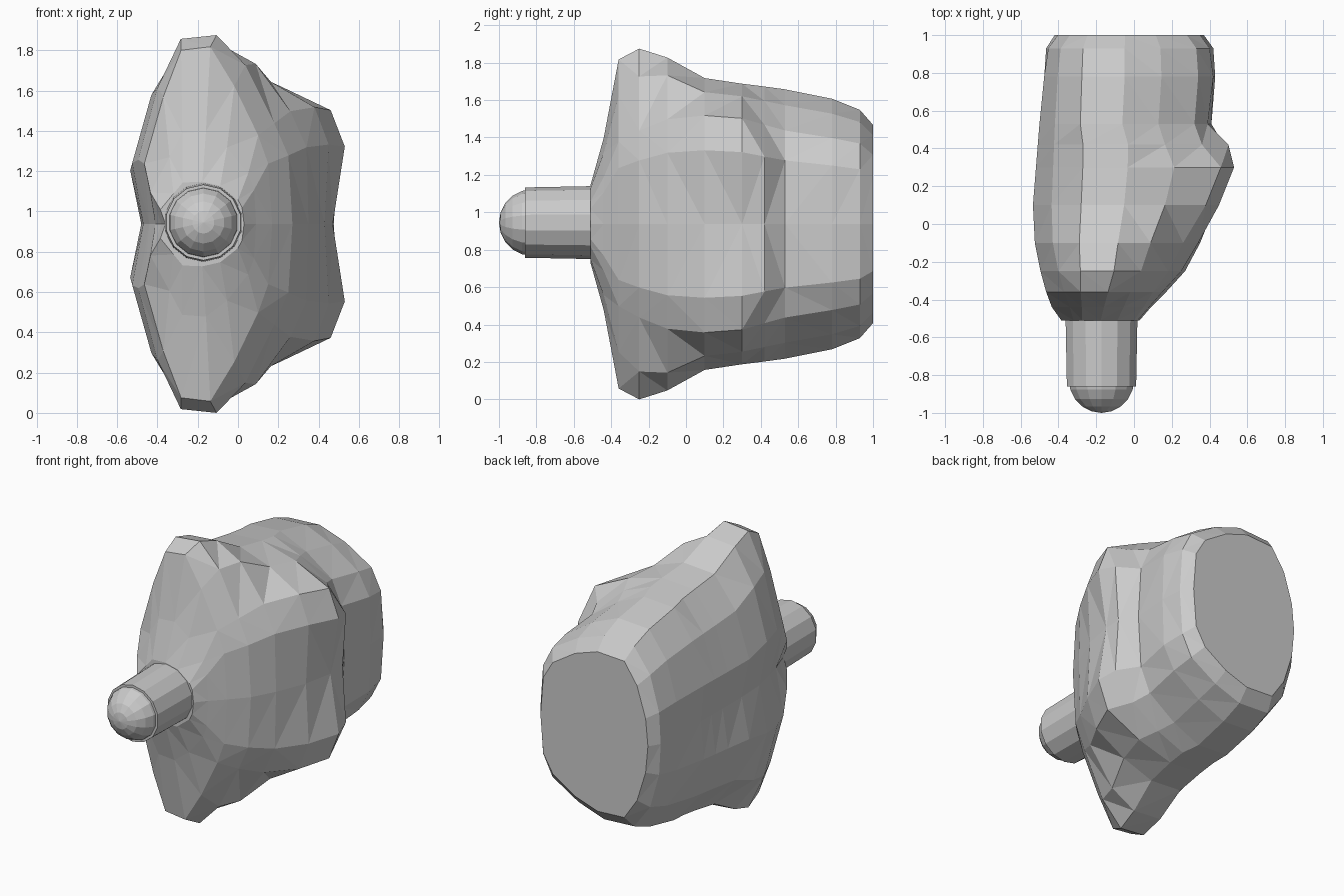
import bpy, bmesh, math
from mathutils import Matrix

if "Cube" in bpy.data.objects:
    bpy.data.objects.remove(bpy.data.objects["Cube"])

MID_Z = 0.9375  # the part mirrors above and below this height


def finish(bm, name):
    bmesh.ops.recalc_face_normals(bm, faces=bm.faces[:])
    mesh = bpy.data.meshes.new(name)
    bm.to_mesh(mesh)
    bm.free()
    obj = bpy.data.objects.new(name, mesh)
    bpy.context.collection.objects.link(obj)
    return obj


def section(left, right, top, ear_x, ear_h, edge, y):
    """Closed cross-section: rounded left side, crown, slope down to the right ear."""
    width = right - left
    bulge = min(0.055 - 0.08 * max(0, y - 0.1), 0.12 * top)
    crown = left + 0.47 * width
    lift = 0.07 if -0.3 < y < 0 else 0.025
    upper = [
        (left, 0),
        (left - bulge, 0.34 * top),
        (left + 0.04 + 0.04 * max(0, y), 0.72 * top),
        (left + 0.22 * width, 0.98 * top),
        (crown, top),
        ((crown + ear_x) / 2, (top + ear_h) / 2 + lift),
        (ear_x, ear_h),
        (edge, 0.68 * ear_h),
        (right, 0),
    ]
    return upper + [(x, -h) for x, h in upper[-2:0:-1]]


# Housing: y -> left, right, half height, ear x, ear height, right edge bulge
STATIONS = {
    -0.51: (-.36, .03, .21, .00, .12, .02),
    -0.44: (-.38, .09, .46, .05, .25, .08),
    -0.36: (-.41, .17, .88, .10, .44, .15),
    -0.25: (-.44, .27, .9375, .18, .50, .25),
    -0.10: (-.47, .35, .89, .26, .56, .34),
    0.10: (-.48, .43, .78, .38, .58, .45),
    0.30: (-.48, .47, .75, .46, .565, .53),
    0.42: (-.48, .475, .735, .36, .53, .50),
    0.53: (-.48, .41, .72, .32, .50, .39),
    0.78: (-.475, .43, .67, .34, .46, .42),
    0.93: (-.465, .42, .61, .33, .43, .40),
    1.00: (-.42, .37, .53, .28, .37, .35),
}
bm = bmesh.new()
rings = [[bm.verts.new((x, y, MID_Z + h)) for x, h in section(*row, y)]
         for y, row in STATIONS.items()]
for a, b in zip(rings, rings[1:]):
    for i in range(len(a)):
        j = (i + 1) % len(a)
        bm.faces.new((a[i], a[j], b[j], b[i]))
bm.faces.new(rings[0])
bm.faces.new(rings[-1])
bmesh.ops.triangulate(bm, faces=[f for f in bm.faces if len(f.verts) == 4])
finish(bm, "housing")

turn = Matrix.Rotation(math.pi / 2, 4, 'X')

# Knob shaft
bm = bmesh.new()
bmesh.ops.create_cone(bm, cap_ends=True, segments=14, radius1=0.195, radius2=0.188,
                      depth=0.36, matrix=Matrix.Translation((-0.172, -0.68, 0.945)) @ turn)
finish(bm, "knob_shaft")

# Rounded knob tip
bm = bmesh.new()
bmesh.ops.create_uvsphere(bm, u_segments=14, v_segments=10, radius=0.178,
                          matrix=Matrix.Translation((-0.172, -0.822, 0.945)) @ turn)
finish(bm, "knob_tip")
